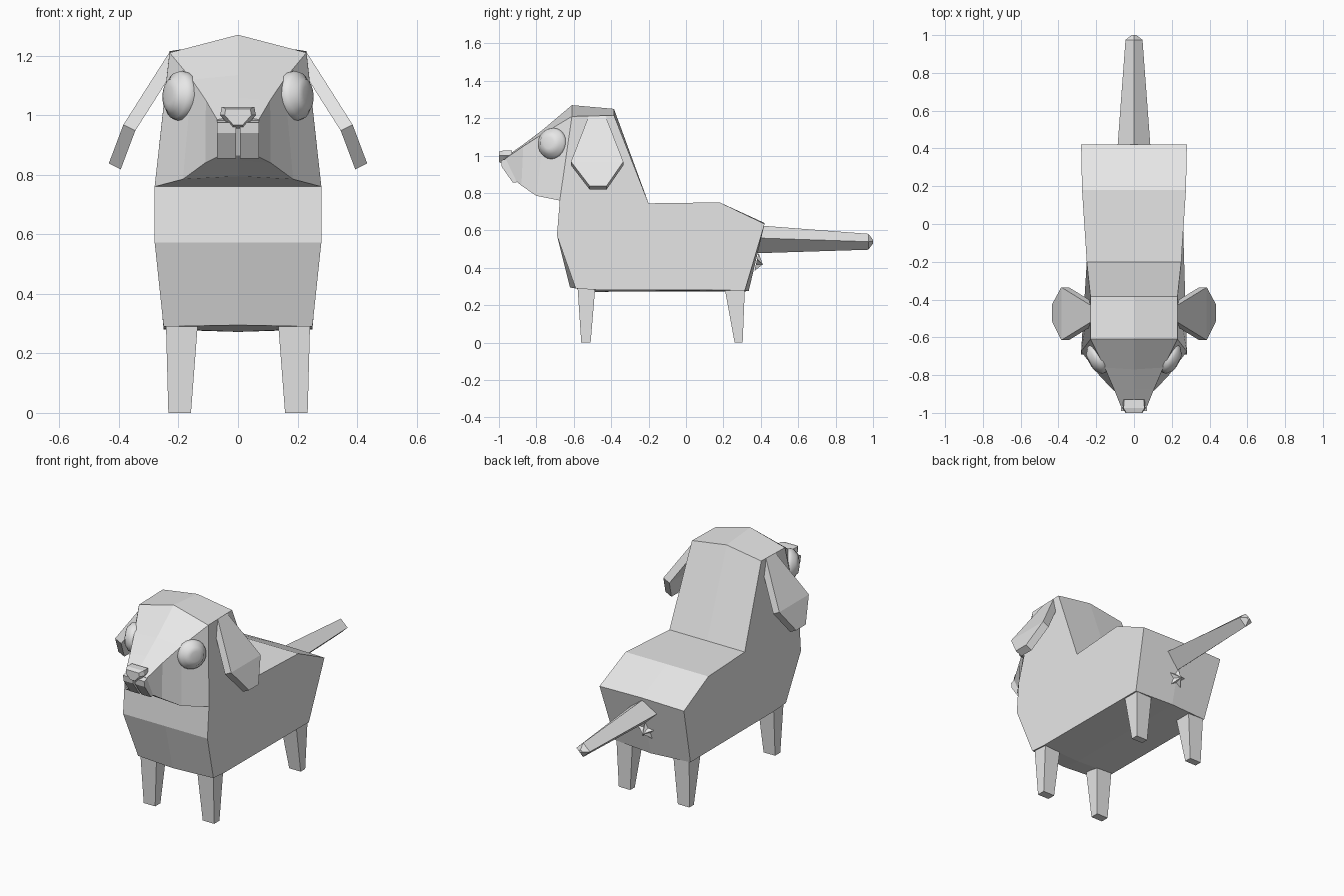
import bpy, bmesh, math
from mathutils import Vector, Matrix

if "Cube" in bpy.data.objects:
    bpy.data.objects.remove(bpy.data.objects["Cube"])

grey = bpy.data.materials.new("plain_grey")
grey.diffuse_color = (0.8, 0.8, 0.8, 1)
grey.use_nodes = True
grey.node_tree.nodes["Principled BSDF"].inputs["Base Color"].default_value = grey.diffuse_color


def add(name, bm, mirror=False):
    """Turn a bmesh into an object, optionally mirrored across x = 0."""
    bmesh.ops.recalc_face_normals(bm, faces=bm.faces)
    me = bpy.data.meshes.new(name)
    bm.to_mesh(me)
    bm.free()
    me.materials.append(grey)
    ob = bpy.data.objects.new(name, me)
    bpy.context.collection.objects.link(ob)
    if mirror:
        mod = ob.modifiers.new("mirror", 'MIRROR')
        mod.use_clip = True
        mod.merge_threshold = 0.0005
    return ob


def loft(name, rings, mirror=False, closed=True, caps=(True, True)):
    """Skin a list of equally sized point rings."""
    bm = bmesh.new()
    rows = [[bm.verts.new(p) for p in r] for r in rings]
    n = len(rows[0])
    for a, b in zip(rows, rows[1:]):
        for i in range(n if closed else n - 1):
            j = (i + 1) % n
            bm.faces.new((a[i], a[j], b[j], b[i]))
    for row, cap in ((rows[0], caps[0]), (rows[-1], caps[1])):
        if cap:
            bm.faces.new(row)
    return add(name, bm, mirror)


# Body, neck and skull: side outline stitched to the centre line
side = [(.23, -.61, 1.21), (.23, -.385, 1.215), (.25, -.20, .745), (.275, .18, .75),
        (.28, .42, .635), (.25, .315, .28), (.25, -.49, .283), (.25, -.59, .29),
        (.28, -.69, .573), (.28, -.675, .76)]
centre = [(0, -.61, 1.27), (0, -.385, 1.25), (0, -.20, .745), (0, .18, .75),
          (0, .42, .64), (0, .335, .275), (0, -.49, .272), (0, -.62, .295),
          (0, -.69, .573), (0, -.675, .76)]
loft("body", [side, centre], mirror=True, caps=(True, False))

# Face and snout: rows of top centre, brow edge, jaw edge, chin centre
loft("snout", [
    [(0, -.61, 1.27), (.23, -.61, 1.21), (.28, -.675, .76), (0, -.675, .76)],
    [(0, -.77, 1.135), (.155, -.76, 1.12), (.185, -.80, .785), (0, -.80, .795)],
    [(0, -.87, 1.06), (.108, -.87, 1.05), (.11, -.88, .84), (0, -.88, .85)],
    [(0, -.955, 1.0), (.07, -.965, .985), (.07, -.905, .86), (0, -.905, .865)],
], mirror=True, closed=False, caps=(False, True))

# Muzzle pads, split by a narrow slit
loft("muzzle_pad", [
    [(x, -.95, .985), (x, -.99, .975), (x, -.985, .94), (x, -.925, .855), (x, -.89, .86)]
    for x in (.007, .07)], mirror=True)

# Nose: bevelled wedge
loft("nose", [
    [(-s * .055, y, 1.0 + .028 * s), (s * .055, y, 1.0 + .028 * s), (s * .06, y, 1.0),
     (s * .02, y, 1.0 - .045 * s), (-s * .02, y, 1.0 - .045 * s), (-s * .06, y, 1.0)]
    for y, s in ((-.93, .95), (-.975, 1), (-1.0, .75))])

# Eyes: rounded discs facing outward and forward
bm = bmesh.new()
turn = Matrix.Translation((.195, -.715, 1.065)) @ Vector((.88, -.47, .08)).to_track_quat('Z', 'Y').to_matrix().to_4x4()
prof = [(.080, -.04), (.084, .0), (.078, .018), (.060, .030), (.054, .038), (.03, .044)]
rows = [[bm.verts.new(turn @ Vector((r * math.cos(a), r * math.sin(a), h)))
         for a in (k * math.tau / 20 for k in range(20))] for r, h in prof]
for a, b in zip(rows, rows[1:]):
    for i in range(20):
        j = (i + 1) % 20
        bm.faces.new((a[i], a[j], b[j], b[i]))
bm.faces.new(rows[0])
bm.faces.new(rows[-1])
for f in bm.faces:
    f.smooth = True
add("eye", bm, mirror=True)

# Ears: bent six-sided slabs
outer = [(.23, -.52, 1.212), (.23, -.43, 1.212), (.385, -.335, .968),
         (.434, -.425, .838), (.434, -.515, .838), (.385, -.615, .968)]
drop = Vector((-.04, 0, -.02))
bm = bmesh.new()
o = [bm.verts.new(p) for p in outer]
n = [bm.verts.new(Vector(p) + drop) for p in outer]
for r in (o, n):
    bm.faces.new((r[0], r[1], r[2], r[5]))
    bm.faces.new((r[2], r[3], r[4], r[5]))
for i in range(6):
    j = (i + 1) % 6
    bm.faces.new((o[i], o[j], n[j], n[i]))
add("ear", bm, mirror=True)


# Legs: tapered posts
def rect(x0, x1, y0, y1, z):
    return [(x0, y0, z), (x1, y0, z), (x1, y1, z), (x0, y1, z)]


for name, top, foot in (("front_leg", (-.58, -.485), (-.56, -.51)),
                        ("hind_leg", (.205, .315), (.26, .303))):
    loft(name, [rect(.135, .242, *top, .30), rect(.158, .234, *foot, 0)], mirror=True)

# Tail: diamond section with a small pointed tip
loft("tail", [
    [(0, y, t), (w, y, m), (0, y, b), (-w, y, m)]
    for y, w, t, m, b in ((.37, .09, .628, .56, .478), (.975, .045, .582, .54, .497),
                          (1.0, .012, .55, .54, .53))])

# Rear star: raised centre, five points, sunk into the rump
bm = bmesh.new()
tilt = Matrix.Translation((0, .362, .43)) @ Matrix.Rotation(math.radians(-90 - 13), 4, 'X')
rim = []
for k in range(10):
    r, a = (.055 if k % 2 == 0 else .026), k * math.tau / 10 - math.pi / 2
    rim.append(bm.verts.new(tilt @ Vector((r * math.cos(a), r * math.sin(a), .014))))
peak = bm.verts.new(tilt @ Vector((0, 0, .05)))
for i in range(10):
    bm.faces.new((rim[i], rim[(i + 1) % 10], peak))
bm.faces.new(rim)
add("rear_star", bm)
